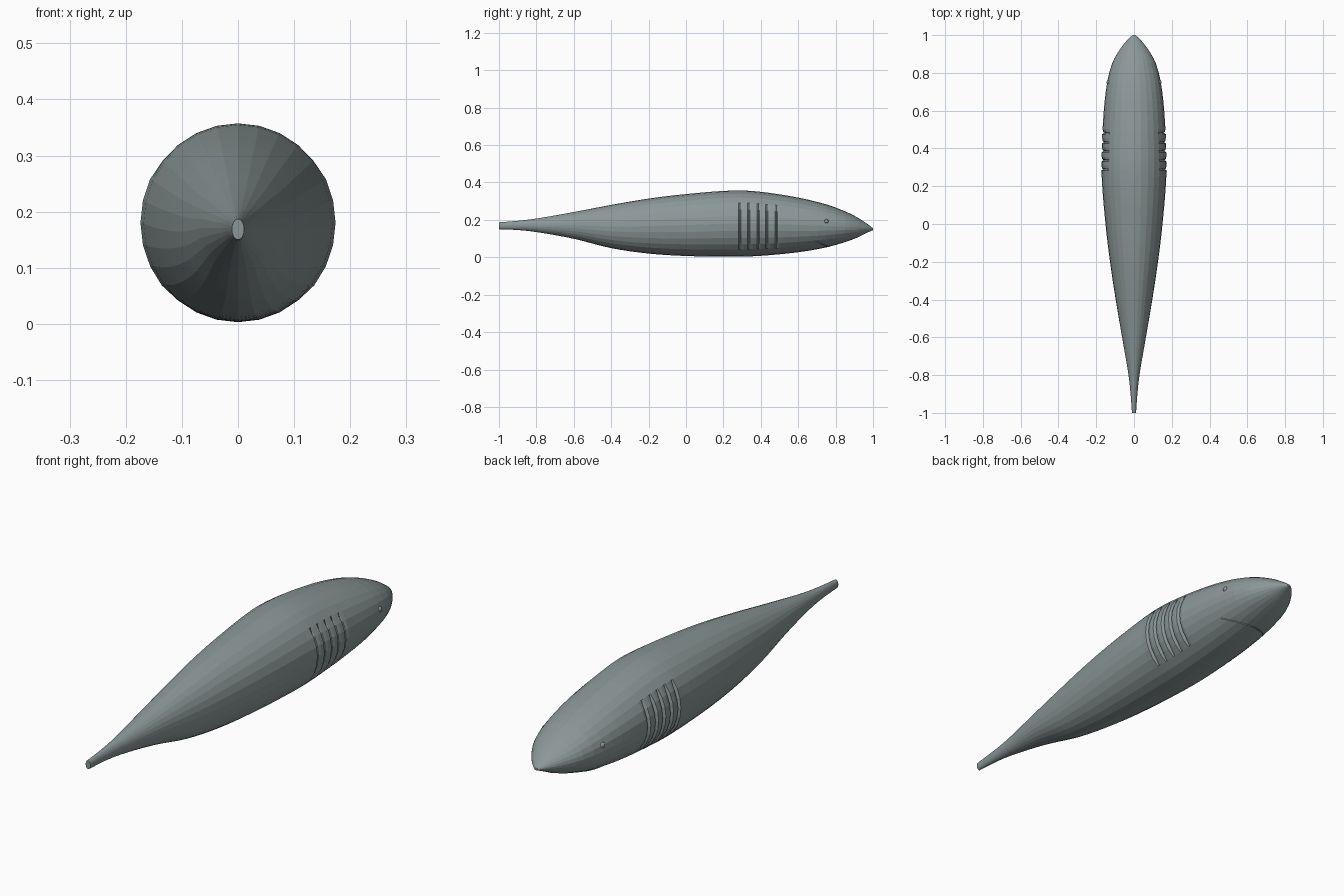
import bpy, bmesh, math
from mathutils import Vector

if "Cube" in bpy.data.objects:
    bpy.data.objects.remove(bpy.data.objects["Cube"])

SIDES = 28
# body profile: y, top z, bottom z, half width
PROFILE = [(-1, .187, .150, .011), (-.9, .195, .146, .018), (-.8, .207, .135, .029),
           (-.6, .242, .099, .063), (-.4, .280, .049, .097), (-.2, .314, .020, .127),
           (0, .338, .007, .151), (.25, .357, .003, .171), (.4, .350, .008, .169),
           (.6, .319, .027, .160), (.75, .283, .053, .142), (.85, .246, .081, .116),
           (.92, .211, .107, .078), (.97, .178, .132, .039), (1, .155, .145, .008)]
GILLS = [.29, .338, .387, .433, .483]


def section(y):
    """Smoothly interpolated top, bottom and half width at y."""
    i = max(k for k in range(len(PROFILE) - 1) if PROFILE[k][0] <= y + 1e-9)
    a, b = PROFILE[i], PROFILE[i + 1]
    p = PROFILE[max(i - 1, 0)]
    n = PROFILE[min(i + 2, len(PROFILE) - 1)]
    h = b[0] - a[0]
    t = (y - a[0]) / h
    out = []
    for c in (1, 2, 3):
        m0 = (b[c] - p[c]) / (b[0] - p[0]) * h
        m1 = (n[c] - a[c]) / (n[0] - a[0]) * h
        out.append((2*t**3 - 3*t*t + 1)*a[c] + (t**3 - 2*t*t + t)*m0
                   + (3*t*t - 2*t**3)*b[c] + (t**3 - t*t)*m1)
    return out


def surface(y, ang, offset=0.0):
    top, bottom, w = section(y)
    h, mid = (top - bottom) / 2, (top + bottom) / 2
    return Vector(((w + offset) * math.sin(ang), y, mid + (h + offset) * math.cos(ang)))


skin = bpy.data.materials.new("grey green skin")
skin.diffuse_color = (.26, .31, .31, 1)
skin.use_nodes = True
skin.node_tree.nodes["Principled BSDF"].inputs["Base Color"].default_value = skin.diffuse_color


def finish(bm, name):
    bmesh.ops.recalc_face_normals(bm, faces=bm.faces)
    me = bpy.data.meshes.new(name)
    bm.to_mesh(me)
    bm.free()
    me.materials.append(skin)
    ob = bpy.data.objects.new(name, me)
    bpy.context.collection.objects.link(ob)
    return ob


# body: lofted rings, with gill slits pressed into the flanks
stations = {}
for k in range(41):
    y = -1 + k * .05
    if not .27 < y < .51:
        stations[y] = 0
for y in (.875, .925, .97, .985):
    stations[y] = 0
for g in GILLS:
    stations[g - .008] = .002
    stations[g] = -.009
    stations[g + .005] = -.003
    stations[g + .02] = .001
bm = bmesh.new()
rings = []
for y in sorted(stations):
    ring = []
    for s in range(SIDES):
        a = 2 * math.pi * s / SIDES
        on_flank = -.75 < math.cos(a) < .62
        ring.append(bm.verts.new(surface(min(y, 1), a, stations[y] if on_flank else 0)))
    rings.append(ring)
for r0, r1 in zip(rings, rings[1:]):
    for s in range(SIDES):
        t = (s + 1) % SIDES
        bm.faces.new((r0[s], r0[t], r1[t], r1[s]))
bm.faces.new(rings[0])
bm.faces.new(rings[-1])
finish(bm, "body")

# eyes: small beads on each side of the head
for side, name in ((1, "right_eye"), (-1, "left_eye")):
    bm = bmesh.new()
    bmesh.ops.create_uvsphere(bm, u_segments=12, v_segments=8, radius=.012)
    bmesh.ops.translate(bm, verts=bm.verts, vec=surface(.75, side * 1.35, -.005))
    finish(bm, name)

# mouth: thin curved lip line under the head
bm = bmesh.new()
loops = []
for k in range(17):
    u = -1 + k / 8
    y, a = .765 - .07 * u * u, math.pi + u * .85
    loops.append([bm.verts.new(surface(y + dy, a, d))
                  for dy, d in ((-.004, -.004), (0, .0025), (.004, -.004))])
for l0, l1 in zip(loops, loops[1:]):
    for s in range(3):
        t = (s + 1) % 3
        bm.faces.new((l0[s], l0[t], l1[t], l1[s]))
bm.faces.new(loops[0])
bm.faces.new(loops[-1])
finish(bm, "mouth")
